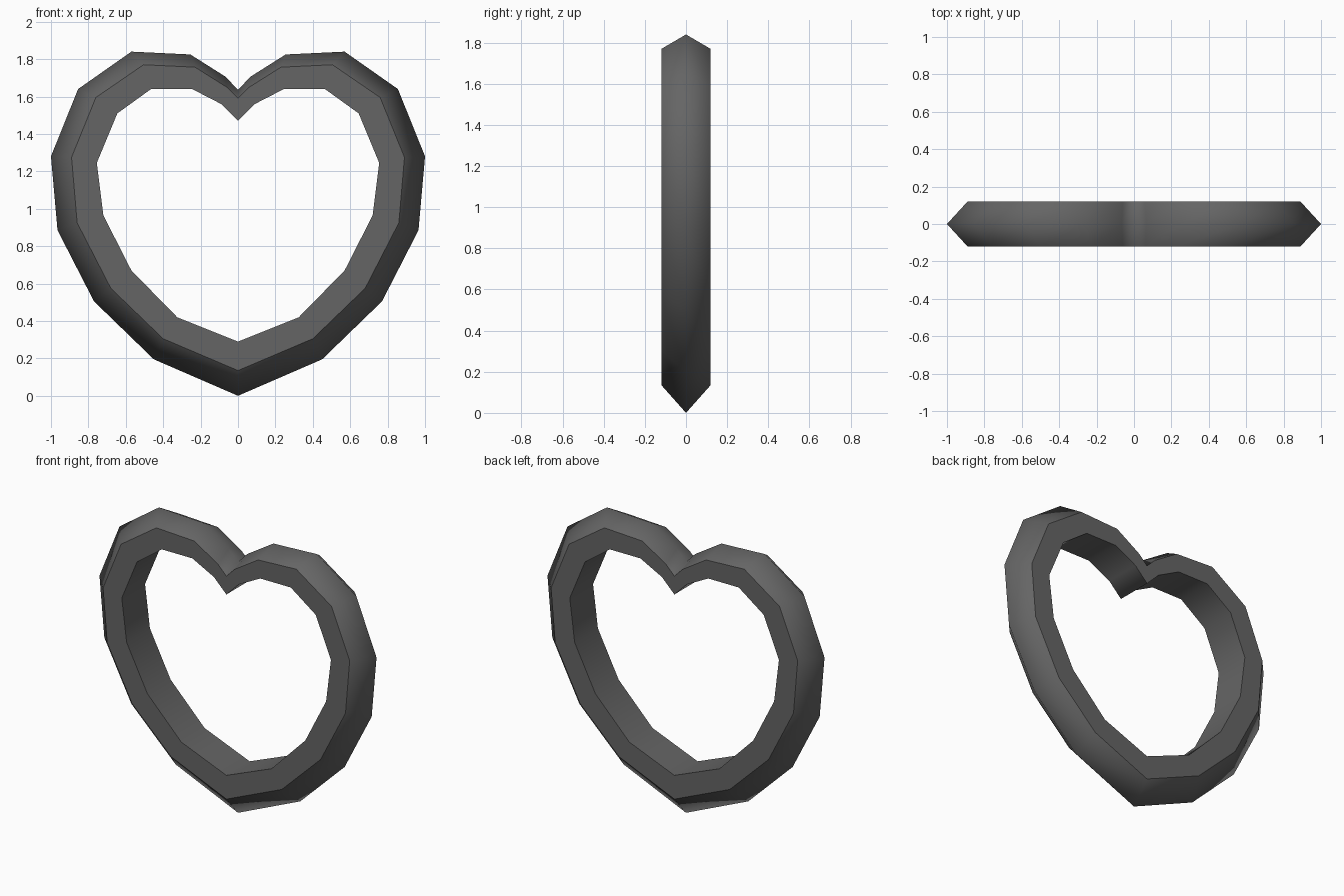
import bpy, bmesh

cube = bpy.data.objects.get("Cube")
if cube:
    bpy.data.objects.remove(cube, do_unlink=True)

HALF_DEPTH = 0.12

# Half outlines (x, z), from the notch round to the bottom tip
RIDGE = [(0, 1.635), (0.065, 1.705), (0.255, 1.825), (0.57, 1.84), (0.855, 1.64),
         (1.0, 1.28), (0.965, 0.885), (0.77, 0.505), (0.45, 0.195), (0, 0)]
RIM = [(0, 1.59), (0.06, 1.65), (0.23, 1.757), (0.505, 1.77), (0.76, 1.595),
       (0.89, 1.275), (0.86, 0.925), (0.68, 0.575), (0.4, 0.305), (0, 0.135)]
HOLE = [(0, 1.47), (0.09, 1.56), (0.245, 1.64), (0.465, 1.64), (0.645, 1.51),
        (0.755, 1.245), (0.72, 0.965), (0.57, 0.67), (0.325, 0.42), (0, 0.29)]


def make_material(name, colour):
    mat = bpy.data.materials.new(name)
    mat.use_nodes = True
    mat.diffuse_color = colour
    mat.node_tree.nodes["Principled BSDF"].inputs["Base Color"].default_value = colour
    return mat


def closed_loop(bm, half, y):
    """Complete a half outline by symmetry and add its vertices."""
    outline = half + [(-x, z) for x, z in half[-2:0:-1]]
    return [bm.verts.new((x, y, z)) for x, z in outline]


# Heart ring: five loops bridged into a closed band
bm = bmesh.new()
loops = [closed_loop(bm, HOLE, -HALF_DEPTH), closed_loop(bm, RIM, -HALF_DEPTH),
         closed_loop(bm, RIDGE, 0),
         closed_loop(bm, RIM, HALF_DEPTH), closed_loop(bm, HOLE, HALF_DEPTH)]
for i, a in enumerate(loops):
    b = loops[(i + 1) % len(loops)]
    for j in range(len(a)):
        k = (j + 1) % len(a)
        bm.faces.new((a[j], a[k], b[k], b[j])).smooth = True
bmesh.ops.recalc_face_normals(bm, faces=bm.faces[:])

# Sharp borders around the flat front and back faces
for edge in bm.edges:
    flat = [abs(f.normal.y) > 0.95 for f in edge.link_faces]
    if any(flat) and not all(flat):
        edge.smooth = False

mesh = bpy.data.meshes.new("heart_ring")
bm.to_mesh(mesh)
bm.free()
mesh.materials.append(make_material("dark_grey", (0.13, 0.13, 0.13, 1)))
ring = bpy.data.objects.new("heart_ring", mesh)
bpy.context.collection.objects.link(ring)
